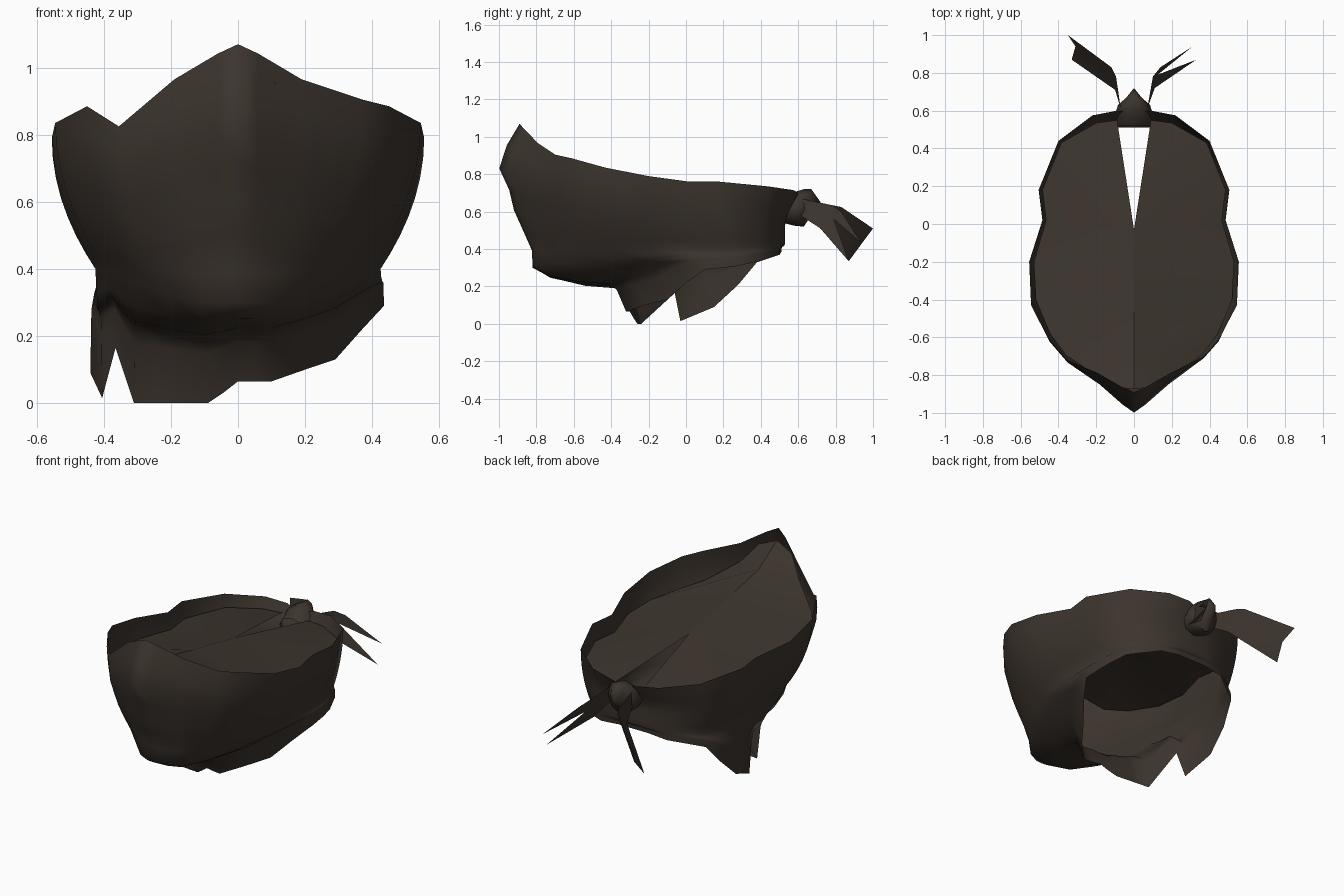
import bpy, math
from mathutils import Vector

cloth = bpy.data.materials.new("dark_brown_cloth")
cloth.diffuse_color = (0.046, 0.035, 0.027, 1)


def make(name, verts, faces, smooth=180):
    me = bpy.data.meshes.new(name)
    me.from_pydata([tuple(v) for v in verts], [], faces)
    me.materials.append(cloth)
    ob = bpy.data.objects.new(name, me)
    bpy.context.collection.objects.link(ob)
    bpy.ops.object.select_all(action='DESELECT')
    ob.select_set(True)
    bpy.context.view_layer.objects.active = ob
    bpy.ops.object.shade_smooth_by_angle(angle=math.radians(smooth))
    return ob


def flip(p):
    return (-p[0], p[1], p[2])


def loop(right, left_changes={}):
    """Full ring from a right half (front centre to back centre)."""
    left = [left_changes.get(i, flip(p)) for i, p in enumerate(right)]
    return [Vector(p) for p in right + left[-2:0:-1]]


def mix(a, b, t_xy, t_z):
    v = a.lerp(b, t_xy)
    v.z = a.z + (b.z - a.z) * t_z
    return v


# --- wrapped cloth: three drawn rings, the others blended between them
rim = loop([(0, -.89, 1.07), (.06, -.865, 1.042), (.19, -.79, .965), (.37, -.70, .905),
            (.45, -.61, .885), (.545, -.43, .835), (.555, -.20, .79), (.485, .02, .76),
            (.505, .18, .76), (.40, .44, .735), (.22, .575, .715), (.09, .60, .70),
            (0, .59, .67)],
           {3: (-.355, -.72, .825)})
chin = loop([(0, -.82, .30), (.04, -.815, .30), (.11, -.78, .30), (.21, -.68, .325),
             (.30, -.56, .36), (.39, -.39, .395), (.425, -.20, .40), (.42, 0, .40),
             (.42, .20, .40), (.38, .38, .41), (.22, .50, .42), (.10, .53, .43),
             (0, .53, .43)])
hem = loop([(0, -.30, .065), (.04, -.31, .065), (.10, -.32, .065), (.20, -.22, .10),
            (.29, -.10, .13), (.37, 0, .22), (.435, .10, .29), (.43, .20, .30),
            (.42, .28, .31), (.38, .39, .335), (.22, .50, .37), (.10, .51, .385),
            (0, .51, .385)],
           {1: (-.045, -.28, .03), 2: (-.09, -.26, 0), 3: (-.20, -.25, 0),
            4: (-.31, -.24, 0), 5: (-.365, -.06, .165), 6: (-.405, -.03, .015),
            7: (-.44, .15, .09), 8: (-.43, .28, .21), 9: (-.40, .38, .33)})


def upper(t, nose):
    ring = []
    for a, c in zip(rim, chin):
        # the back pulls in quickly below the rim
        v = mix(a, c, min(1, t * 2) if a.y > .5 else t * t, t)
        if a.y < -.5:                       # nose pushes the front outwards
            v.y -= nose * max(0.2, 1 - abs(a.x) / .4)
        ring.append(v)
    return ring


def lower(t_xy, t_z):
    return [mix(a, b, t_xy, t_z) for a, b in zip(chin, hem)]


rings = [rim, upper(.15, .07), upper(.31, .115), upper(.46, .07), upper(.6, .055),
         upper(.74, .02), upper(.88, -.012), chin,
         lower(.17, .2), lower(.46, .32), lower(.80, .37), lower(.89, .50), hem]
n = len(rim)
faces = [(r * n + i, (r + 1) * n + i, (r + 1) * n + (i + 1) % n, r * n + (i + 1) % n)
         for r in range(len(rings) - 1) for i in range(n)]
make("wrapped_cloth", [v for r in rings for v in r], faces)

# --- inner folds: two halves sloping from a centre ridge, split at the back
fold = [(0, -.875, 1.0), (.11, -.86, .955), (.20, -.80, .845), (.36, -.695, .73),
        (.445, -.58, .70), (.52, -.40, .68), (.53, -.20, .67), (.465, .02, .66),
        (.485, .18, .66), (.385, .43, .66), (.20, .535, .66), (.09, .55, .66)]
ridge = [(0, -.70, .893), (0, -.40, .828), (0, -.03, .755)]
fold_faces = [(0, 1, 2, 12), (12, 2, 3, 4), (12, 4, 5, 13), (13, 5, 6, 14),
              (14, 6, 7, 8), (14, 8, 9), (14, 9, 10, 11)]
make("inner_fold_right", fold + ridge, fold_faces)
make("inner_fold_left", [flip(p) for p in fold + ridge], [f[::-1] for f in fold_faces])

# --- knot: stacked rings along y, narrowing to a tip
sections = [(.52, .085, .06, .60), (.58, .10, .09, .615), (.63, .085, .10, .62),
            (.67, .04, .07, .65)]
kv = [(w * math.cos(k * math.pi / 4), y, z + h * math.sin(k * math.pi / 4))
      for y, w, h, z in sections for k in range(8)] + [(0, .72, .65)]
kf = [(r * 8 + k, r * 8 + 8 + k, r * 8 + 8 + (k + 1) % 8, r * 8 + (k + 1) % 8)
      for r in range(3) for k in range(8)]
kf += [(24 + k, 32, 24 + (k + 1) % 8) for k in range(8)]
make("knot", kv, kf, 50)

# --- loose tails: a square-ended one and a forked one
make("tail_left", [(-.07, .61, .67), (-.095, .78, .635), (-.12, .83, .625), (-.35, 1.0, .51),
                   (-.31, .94, .43), (-.33, .87, .335), (-.10, .71, .52), (-.07, .61, .58)],
     [(0, 1, 6, 7), (1, 2, 6), (2, 3, 4, 6), (4, 5, 6)], 40)
make("tail_right", [(.07, .61, .67), (.10, .78, .635), (.14, .83, .60), (.31, .94, .43),
                    (.125, .79, .56), (.33, .87, .335), (.11, .72, .51), (.07, .61, .58)],
     [(0, 1, 6, 7), (1, 4, 6), (1, 2, 3, 4), (4, 5, 6)], 40)
